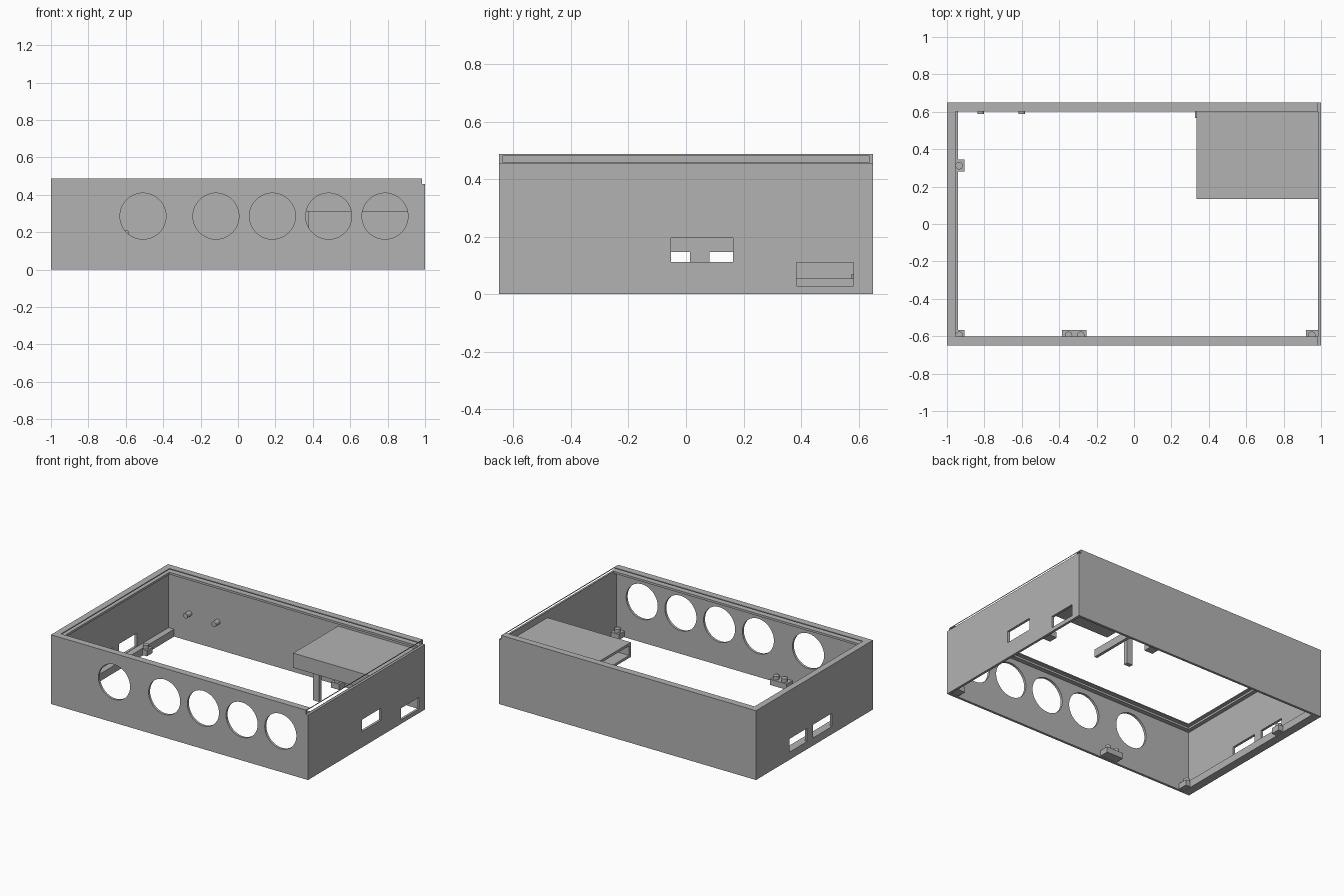
import bpy
import math

old = bpy.data.objects.get("Cube")
if old:
    bpy.data.objects.remove(old, do_unlink=True)

grey = bpy.data.materials.new("plain_grey")
grey.use_nodes = True
grey.diffuse_color = (0.45, 0.45, 0.45, 1)
grey.node_tree.nodes["Principled BSDF"].inputs["Base Color"].default_value = grey.diffuse_color


def box(name, x, y, z):
    """Box from (min, max) pairs."""
    bpy.ops.mesh.primitive_cube_add(size=1)
    ob = bpy.context.object
    ob.name = name
    ob.location = [(a + b) / 2 for a, b in (x, y, z)]
    ob.scale = [b - a for a, b in (x, y, z)]
    bpy.ops.object.transform_apply(location=True, rotation=True, scale=True)
    ob.data.materials.append(grey)
    return ob


def rod(name, centre, radius, depth, along_y=False, sides=32):
    bpy.ops.mesh.primitive_cylinder_add(
        vertices=sides, radius=radius, depth=depth, location=centre,
        rotation=(math.pi / 2 if along_y else 0, 0, 0))
    ob = bpy.context.object
    ob.name = name
    ob.data.materials.append(grey)
    bpy.ops.object.shade_smooth_by_angle()
    return ob


def cut(target, cutter):
    mod = target.modifiers.new("cut", 'BOOLEAN')
    mod.operation = 'DIFFERENCE'
    mod.solver = 'EXACT'
    mod.object = cutter
    bpy.context.view_layer.objects.active = target
    bpy.ops.object.modifier_apply(modifier=mod.name)
    bpy.data.objects.remove(cutter, do_unlink=True)


T = 0.017             # wall thickness
X, Y, H = 1.0, 0.65, 0.487
IX, IY = X - T, Y - T  # inner wall faces

# Case: open frame with an inward rim that carries the lid groove
case = box("case", (-X, X), (-Y, Y), (0, H))
cut(case, box("cavity", (-IX, IX), (-IY, IY), (-0.1, 0.445)))
cut(case, box("top_opening", (-0.955, IX), (-0.602, 0.602), (0.4, 0.6)))
cut(case, box("lid_groove", (-0.987, 1.2), (-0.638, 0.638), (0.46, 0.48)))
cut(case, box("lid_entry", (IX, 1.2), (-0.8, 0.8), (0.457, 0.6)))

# Round openings in the front
for x in (-0.508, -0.118, 0.184, 0.485, 0.786):
    cut(case, rod("hole", (x, -Y, 0.286), 0.123, 0.2, True, 64))

# Rectangular ports in both ends
for side, y, z in ((1, (-0.052, 0.163), (0.111, 0.195)),
                   (1, (0.385, 0.583), (0.028, 0.11)),
                   (-1, (0.081, 0.28), (0.054, 0.147)),
                   (-1, (-0.195, 0.014), (0.054, 0.147))):
    cut(case, box("port", (side - 0.05, side + 0.05), y, z))

# Low ledge on the right end and a low rail behind the corner port
box("end_ledge", (-IX - 0.005, -0.94), (-IY, IY), (0, 0.052))
box("port_rail", (0.565, 0.585), (0.31, IY), (0, 0.054))

# Raised hollow bay in the back corner, open towards the middle
bay_x, bay_y = (0.335, IX), (0.135, IY)
box("bay_top", bay_x, bay_y, (0.397, 0.415))
box("bay_floor", bay_x, bay_y, (0.312, 0.33))
box("bay_front", bay_x, (0.135, 0.155), (0.33, 0.397))
box("bay_leg", (0.335, 0.38), (0.355, 0.385), (0, 0.312))

# Board mounts: block with studs on top
front = (-IY, -0.568)
for x, y, studs in (((-IX, -0.905), (0.28, 0.345), [(-0.935, 0.312)]),
                    ((-IX, -0.905), front, [(-0.935, -0.595)]),
                    ((-0.385, -0.255), front, [(-0.35, -0.595), (-0.285, -0.595)]),
                    ((0.92, IX), front, [(0.95, -0.595)]),
                    ((0.92, IX), (0.27, 0.335), [(0.95, 0.302)]),
                    ((0.325, 0.39), (0.568, IY), [(0.357, 0.595)])):
    box("mount_block", x, y, (0.005, 0.045))
    for sx, sy in studs:
        rod("mount_stud", (sx, sy, 0.055), 0.02, 0.03)

# Pegs on the back wall
for x in (-0.82, -0.6):
    rod("wall_peg", (x, 0.612, 0.195), 0.018, 0.05, True)
